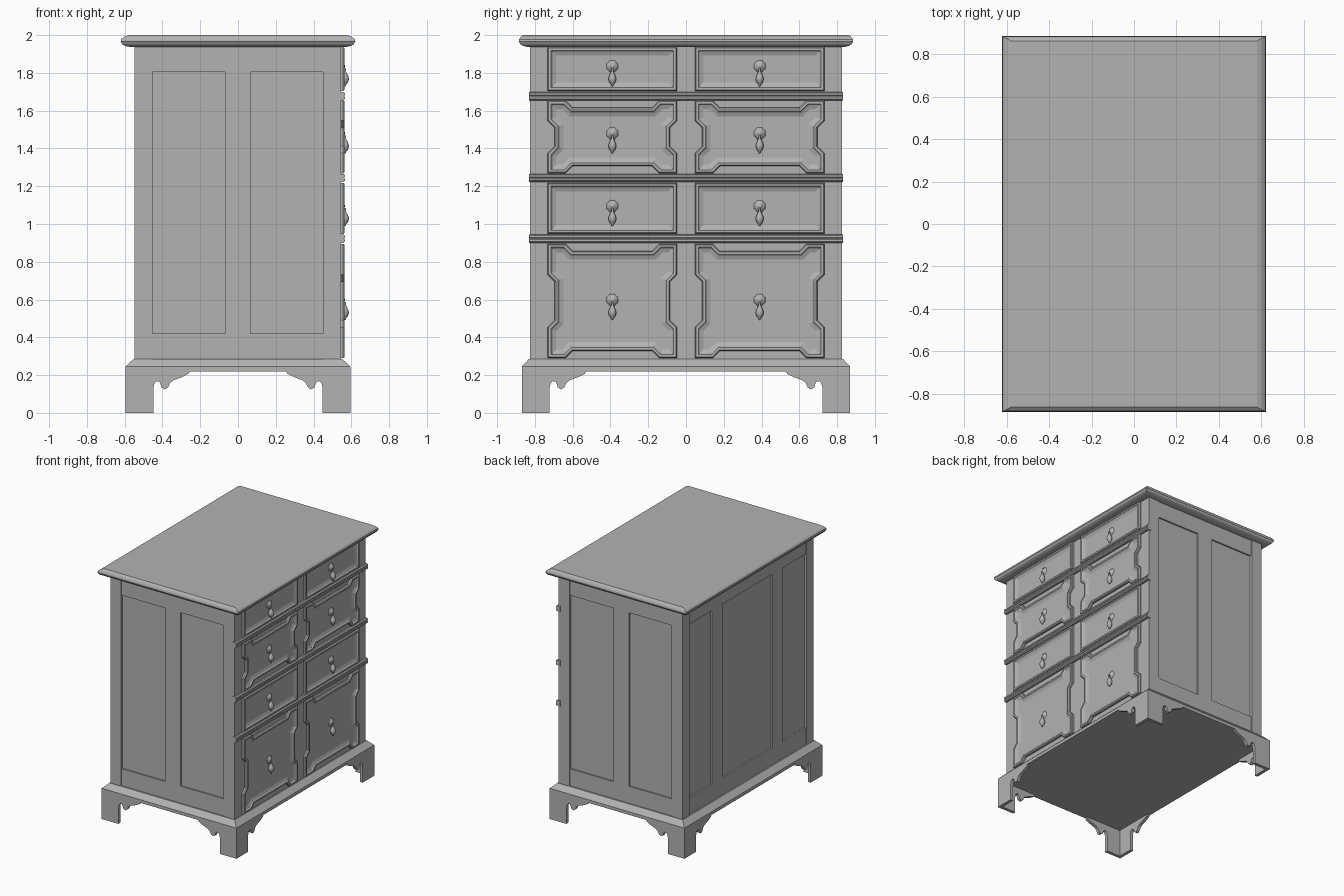
import bpy, bmesh
from math import sin, cos, pi
from mathutils import Vector

if "Cube" in bpy.data.objects:
    bpy.data.objects.remove(bpy.data.objects["Cube"])

GREY = bpy.data.materials.new("dark_grey")
GREY.diffuse_color = (0.45, 0.45, 0.45, 1)
GREY.use_nodes = True
GREY.node_tree.nodes["Principled BSDF"].inputs["Base Color"].default_value = GREY.diffuse_color


def loft(name, loops, smooth=False):
    """Closed loops of equal length bridged in order, with both ends capped."""
    bm = bmesh.new()
    rings = [[bm.verts.new(p) for p in loop] for loop in loops]
    n = len(rings[0])
    for a, b in zip(rings, rings[1:]):
        for i in range(n):
            j = (i + 1) % n
            bm.faces.new((a[i], a[j], b[j], b[i]))
    bm.faces.new(rings[0][::-1])
    bm.faces.new(rings[-1])
    bmesh.ops.recalc_face_normals(bm, faces=bm.faces)
    me = bpy.data.meshes.new(name)
    bm.to_mesh(me)
    bm.free()
    me.materials.append(GREY)
    ob = bpy.data.objects.new(name, me)
    bpy.context.collection.objects.link(ob)
    if smooth:
        for p in me.polygons:
            p.use_smooth = True
    return ob


def rect(hx, hy, z):
    return [(-hx, -hy, z), (hx, -hy, z), (hx, hy, z), (-hx, hy, z)]


def box(name, x0, x1, y0, y1, z0, z1):
    return loft(name, [[(x0, y0, z), (x1, y0, z), (x1, y1, z), (x0, y1, z)] for z in (z0, z1)])


def inset(pts, d):
    """Mitred inward offset of a counter-clockwise outline."""
    out = []
    n = len(pts)
    for i in range(n):
        p, q, r = (Vector(pts[k % n]) for k in (i - 1, i, i + 1))
        e1, e2 = (q - p).normalized(), (r - q).normalized()
        n1, n2 = Vector((-e1.y, e1.x)), Vector((-e2.y, e2.x))
        out.append(q + (n1 + n2) * (d / (1 + n1.dot(n2))))
    return out


# Table top with a rounded moulded edge
loft("table_top", [rect(0.57, 0.84, 1.937), rect(0.595, 0.86, 1.942), rect(0.612, 0.876, 1.95),
                   rect(0.621, 0.885, 1.965), rect(0.619, 0.883, 1.978),
                   rect(0.605, 0.876, 1.99), rect(0.58, 0.863, 2.0)])

# Plinth with bevelled upper edge
loft("plinth", [rect(0.595, 0.869, 0.22), rect(0.595, 0.869, 0.245), rect(0.553, 0.832, 0.285)])

# Carcass core (its sides are the recessed panels) and corner posts
Z0, Z1 = 0.27, 1.945
box("carcass", -0.53, 0.545, -0.808, 0.808, Z0, Z1)
for sy in (-1, 1):
    ya, yb = sorted((sy * 0.74, sy * 0.827))
    box("back_post", -0.548, -0.453, ya, yb, Z0, Z1)
    box("front_post", 0.45, 0.5465, ya, yb, Z0, Z1)
    # Side frames: two rails and a centre stile
    ya, yb = sorted((sy * 0.80, sy * 0.82))
    box("side_top_rail", -0.453, 0.45, ya, yb, 1.805, Z1)
    box("side_bottom_rail", -0.453, 0.45, ya, yb, Z0, 0.42)
    box("side_stile", -0.07, 0.065, ya, yb, 0.42, 1.805)
    # Back stiles between the three back panels
    ya, yb = sorted((sy * 0.315, sy * 0.445))
    box("back_stile", -0.542, -0.52, ya, yb, 0.42, 1.805)
box("back_top_rail", -0.542, -0.52, -0.74, 0.74, 1.805, Z1)
box("back_bottom_rail", -0.542, -0.52, -0.74, 0.74, Z0, 0.42)

# Moulded rails between the drawer rows
for za, zb in ((1.655, 1.70), (1.223, 1.266), (0.90, 0.945)):
    h = zb - za
    prof = [(0.53, 0), (0.558, 0), (0.566, 0.15), (0.566, 0.38), (0.562, 0.5),
            (0.566, 0.62), (0.566, 0.85), (0.558, 1), (0.53, 1)]
    loft("drawer_rail", [[(x, y, za + t * h) for x, t in prof] for y in (-0.831, 0.831)])


def outline(y0, y1, z0, z1, ch):
    """Drawer outline; ch > 0 gives the stepped-in sides of that corner height."""
    if not ch:
        return [(y0, z0), (y1, z0), (y1, z1), (y0, z1)]
    cw, d = 0.095, 0.038
    return [(y0, z0), (y0 + cw, z0), (y0 + cw + d, z0 + d), (y1 - cw - d, z0 + d), (y1 - cw, z0),
            (y1, z0), (y1, z0 + ch), (y1 - d, z0 + ch + d), (y1 - d, z1 - ch - d), (y1, z1 - ch),
            (y1, z1), (y1 - cw, z1), (y1 - cw - d, z1 - d), (y0 + cw + d, z1 - d), (y0 + cw, z1),
            (y0, z1), (y0, z1 - ch), (y0 + d, z1 - ch - d), (y0 + d, z0 + ch + d), (y0, z0 + ch)]


def handle(y, z):
    # Lobed back plate
    def flower(r, x):
        return [(x, y + r * (1 if i % 2 else 0.86) * cos(i * pi / 8),
                 z + r * (1 if i % 2 else 0.86) * sin(i * pi / 8)) for i in range(16)]
    loft("handle_plate", [flower(0.034, 0.54), flower(0.034, 0.549), flower(0.024, 0.554),
                          flower(0.012, 0.562), flower(0.005, 0.566)], smooth=True)
    # Hanging teardrop
    prof = [(0.004, -0.01), (0.006, -0.028), (0.012, -0.04), (0.02, -0.058), (0.021, -0.07),
            (0.016, -0.086), (0.007, -0.096), (0.006, -0.101), (0.002, -0.106)]
    loft("handle_drop", [[(0.566 + r * cos(a * pi / 6), y + r * sin(a * pi / 6), z + h)
                          for a in range(12)] for r, h in prof], smooth=True)


# Drawer fronts: raised moulded border around a sunk field
section = [(0, 0.535), (0, 0.557), (0.006, 0.565), (0.018, 0.565), (0.025, 0.557), (0.046, 0.549)]
rows = [(1.704, 1.937, 0, 1.835), (1.268, 1.654, 0.107, 1.48),
        (0.948, 1.218, 0, 1.095), (0.29, 0.895, 0.163, 0.598)]
for z0, z1, ch, hz in rows:
    for yc in (-0.39, 0.39):
        pts = outline(yc - 0.343, yc + 0.343, z0, z1, ch)
        loft("drawer_front", [[(x, p[0], p[1]) for p in inset(pts, d)] for d, x in section])
        handle(yc, hz)

# Bracket feet: two scrolled boards meeting at each corner
scroll = [(0, 0.23), (0, 0), (0.147, 0), (0.147, 0.13), (0.152, 0.155), (0.163, 0.168),
          (0.178, 0.165), (0.184, 0.155), (0.19, 0.135), (0.208, 0.124), (0.225, 0.135),
          (0.236, 0.16), (0.255, 0.173), (0.3, 0.19), (0.335, 0.208), (0.342, 0.23)]
X, Y, T = 0.595, 0.869, 0.025
for sx in (-1, 1):
    for sy in (-1, 1):
        loft("foot_board_side", [[(sx * (X - u), sy * (Y - t), z) for u, z in scroll] for t in (0, T)])
        loft("foot_board_front", [[(sx * (X - t), sy * (Y - u), z) for u, z in scroll] for t in (0, T)])
